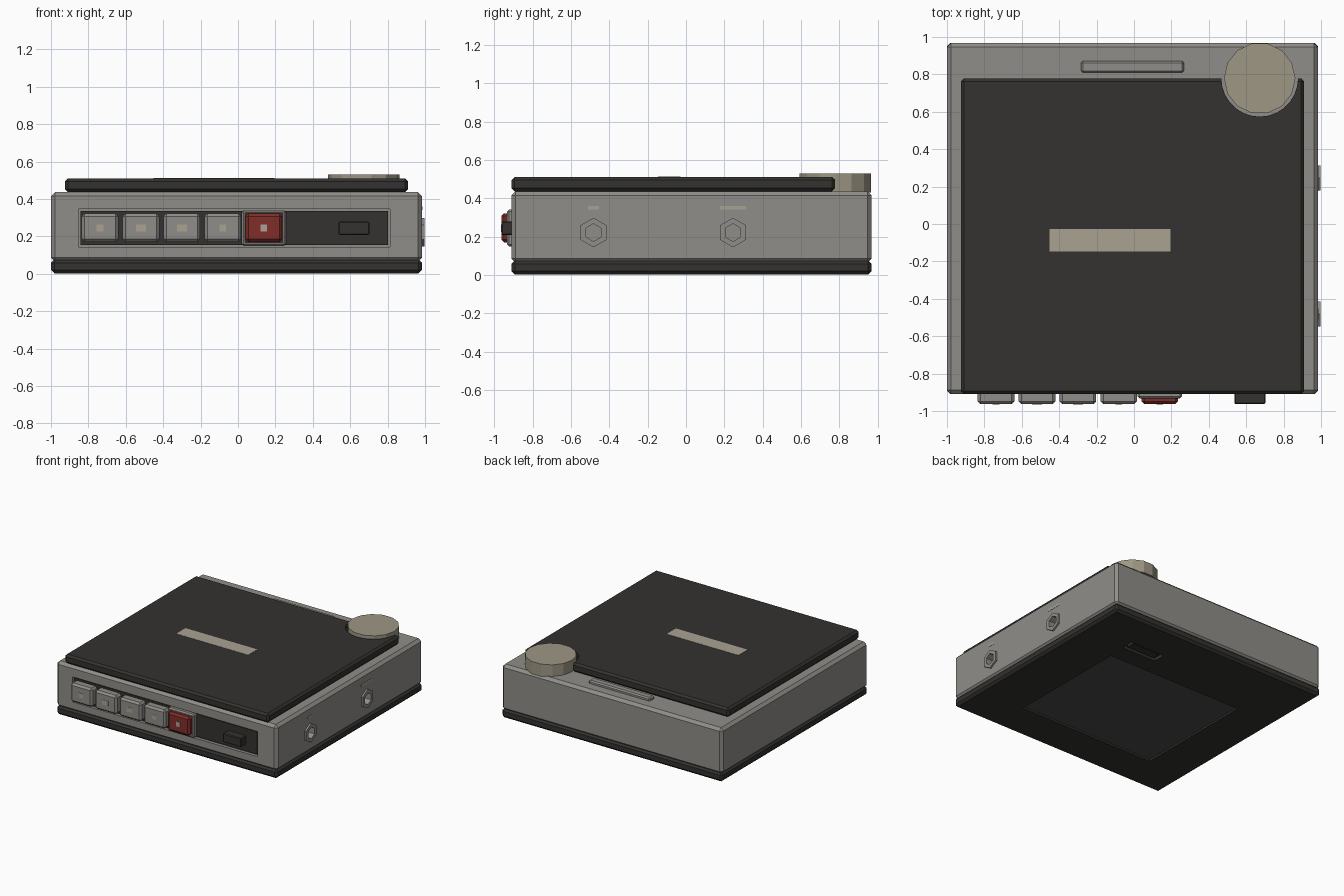
import bpy, bmesh, math
from mathutils import Matrix

if "Cube" in bpy.data.objects:
    bpy.data.objects.remove(bpy.data.objects["Cube"])


def mat(name, r, g, b):
    m = bpy.data.materials.new(name)
    m.diffuse_color = (r, g, b, 1)
    m.use_nodes = True
    m.node_tree.nodes["Principled BSDF"].inputs["Base Color"].default_value = m.diffuse_color
    return m


SHELL = mat("warm_grey", 0.28, 0.27, 0.25)
DARK = mat("charcoal", 0.033, 0.032, 0.030)
PLATE = mat("plate_grey", 0.07, 0.07, 0.068)
RED = mat("red", 0.22, 0.027, 0.022)
CREAM = mat("cream", 0.40, 0.36, 0.29)
BRASS = mat("dial_tan", 0.34, 0.31, 0.23)


def finish(name, bm, material):
    bmesh.ops.recalc_face_normals(bm, faces=bm.faces)
    me = bpy.data.meshes.new(name)
    bm.to_mesh(me)
    bm.free()
    ob = bpy.data.objects.new(name, me)
    bpy.context.collection.objects.link(ob)
    if material:
        me.materials.append(material)
    return ob


def box(name, x, y, z, material=None, bevel=0.0):
    """Box from (min, max) ranges with an optional one-step chamfer."""
    bm = bmesh.new()
    bmesh.ops.create_cube(bm, size=1)
    for v in bm.verts:
        for i, (lo, hi) in enumerate((x, y, z)):
            v.co[i] = lo if v.co[i] < 0 else hi
    if bevel:
        bmesh.ops.bevel(bm, geom=bm.edges[:], offset=bevel, segments=1,
                        profile=0.5, affect='EDGES')
    return finish(name, bm, material)


def prism(name, centre, radius, depth, sides, material=None, axis='Z', turn=0.0):
    bm = bmesh.new()
    m = Matrix.Translation(centre)
    if axis == 'X':
        m = m @ Matrix.Rotation(math.pi / 2, 4, 'Y')
    m = m @ Matrix.Rotation(turn, 4, 'Z')
    bmesh.ops.create_cone(bm, cap_ends=True, segments=sides, radius1=radius,
                          radius2=radius, depth=depth, matrix=m)
    return finish(name, bm, material)


def cut(ob, cutter):
    """Subtract the cutter, then discard it."""
    mod = ob.modifiers.new("cut", 'BOOLEAN')
    mod.operation = 'DIFFERENCE'
    mod.solver = 'EXACT'
    mod.object = cutter
    bpy.context.view_layer.objects.active = ob
    bpy.ops.object.modifier_apply(modifier=mod.name)
    bpy.data.objects.remove(cutter, do_unlink=True)


# Case with a recessed control strip in front
body = box("body", (-1.0, 0.984), (-0.91, 0.968), (0.065, 0.437), SHELL, 0.022)
cut(body, box("strip_cutter", (-0.853, 0.812), (-1.1, -0.885), (0.143, 0.347)))
box("control_strip", (-0.842, 0.801), (-0.898, -0.88), (0.153, 0.337), DARK)

# Base with a battery door recess and a latch slot underneath
base = box("base", (-1.0, 0.984), (-0.91, 0.968), (0.003, 0.077), DARK, 0.018)
cut(base, box("door_cutter", (-0.65, 0.58), (-0.595, 0.425), (-0.1, 0.018)))
cut(base, box("latch_cutter", (0.28, 0.59), (0.575, 0.675), (-0.1, 0.03)))
box("battery_door", (-0.645, 0.575), (-0.59, 0.42), (0.014, 0.03), PLATE)
box("latch", (0.31, 0.56), (0.59, 0.66), (0.012, 0.04), DARK)

# Lid with a round notch for the dial
lid = box("lid", (-0.926, 0.909), (-0.91, 0.778), (0.437, 0.511), DARK, 0.016)
cut(lid, prism("notch_cutter", (0.672, 0.779, 0.48), 0.205, 0.3, 28))
box("lid_label", (-0.453, 0.194), (-0.147, -0.028), (0.505, 0.513), CREAM)

# Dial and the raised bar behind the lid
prism("dial", (0.672, 0.779, 0.481), 0.191, 0.1, 14, BRASS, turn=math.pi / 14)
box("rear_bar", (-0.284, 0.267), (0.809, 0.872), (0.42, 0.462), SHELL, 0.01)

# Front buttons, each with a small square mark
PITCH = 0.219
for i in range(5):
    cx = -0.738 + i * PITCH
    red = i == 4
    box("record_button" if red else f"button_{i + 1}", (cx - 0.098, cx + 0.098),
        (-0.963, -0.885), (0.17, 0.322), RED if red else SHELL, 0.015)
    half = 0.027 if i in (1, 2) else 0.018
    box(f"button_mark_{i + 1}", (cx - half, cx + half), (-0.965, -0.955),
        (0.226, 0.264), CREAM)

# Raised frame around the red button
cx = -0.738 + 4 * PITCH
frame = box("record_frame", (cx - 0.118, cx + 0.118), (-0.932, -0.885),
            (0.149, 0.341), SHELL, 0.01)
cut(frame, box("frame_cutter", (cx - 0.1, cx + 0.1), (-1.0, -0.8), (0.168, 0.324)))

# Slide switch
box("switch", (0.537, 0.703), (-0.963, -0.885), (0.208, 0.28), DARK, 0.006)

# Hexagonal sockets and their labels on the right side
for n, (cy, y0, y1) in enumerate(((-0.482, -0.51, -0.453), (0.245, 0.177, 0.312))):
    cut(body, prism("hole_cutter", (0.98, cy, 0.222), 0.046, 0.09, 6,
                    axis='X', turn=math.pi / 2))
    socket = prism(f"socket_{n + 1}", (0.985, cy, 0.222), 0.077, 0.026, 6, SHELL,
                   'X', math.pi / 2)
    cut(socket, prism("bore_cutter", (0.985, cy, 0.222), 0.046, 0.1, 6,
                      axis='X', turn=math.pi / 2))
    box(f"socket_label_{n + 1}", (0.975, 0.986), (y0, y1), (0.341, 0.36), CREAM)
